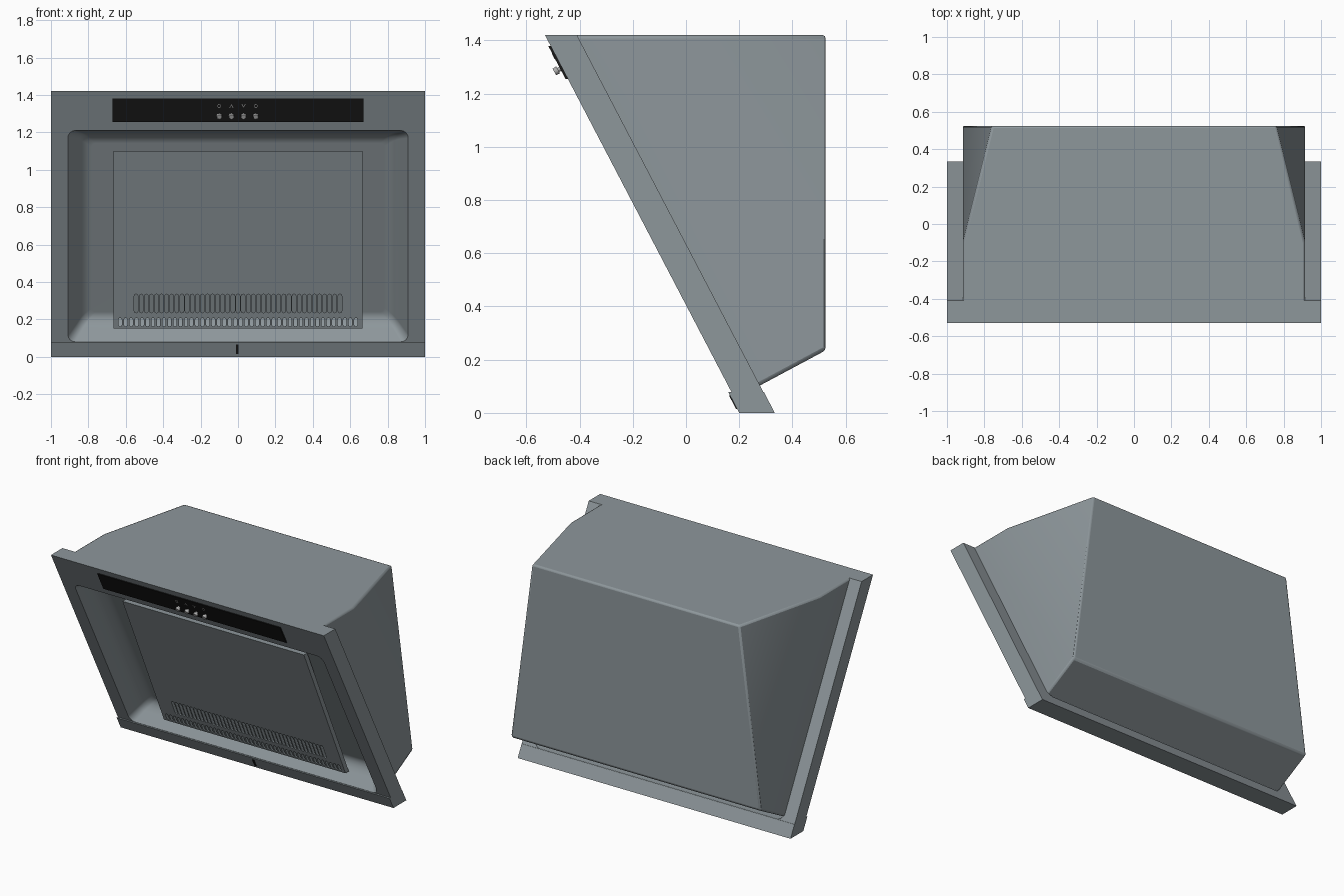
import bpy, bmesh, math
from mathutils import Matrix, Vector

cube = bpy.data.objects.get("Cube")
if cube:
    bpy.data.objects.remove(cube, do_unlink=True)


def material(name, rgb, rough=0.5):
    m = bpy.data.materials.new(name)
    m.use_nodes = True
    m.diffuse_color = (*rgb, 1)
    bsdf = m.node_tree.nodes["Principled BSDF"]
    bsdf.inputs["Base Color"].default_value = (*rgb, 1)
    bsdf.inputs["Roughness"].default_value = rough
    return m


STEEL = material("steel grey", (0.27, 0.31, 0.33))
BLACK = material("gloss black", (0.01, 0.01, 0.01))
SILVER = material("silver", (0.42, 0.42, 0.42))

TOP, HALF = 1.42, 1.0
SLOPE = 0.5224                      # lean of the front plane
BASE_Y = -0.53 + SLOPE * TOP        # front plane at floor level


def front_y(z):
    return BASE_Y - SLOPE * z


def add_object(name, mesh, mat, angle=30):
    mesh.materials.clear()
    mesh.materials.append(mat)
    mesh.shade_smooth()
    mesh.set_sharp_from_angle(angle=math.radians(angle))
    ob = bpy.data.objects.new(name, mesh)
    bpy.context.collection.objects.link(ob)
    return ob


def rounded(x0, x1, z0, z1, r, n=4):
    """Rounded rectangle outline, counter-clockwise."""
    pts = []
    corners = ((x1 - r, z0 + r), (x1 - r, z1 - r), (x0 + r, z1 - r), (x0 + r, z0 + r))
    for k, (cx, cz) in enumerate(corners):
        for i in range(n + 1):
            a = math.pi / 2 * (k - 1 + i / n)
            pts.append((cx + r * math.cos(a), cz + r * math.sin(a)))
    return pts


def rect(x0, x1, z0, z1):
    return [(x0, z0), (x1, z0), (x1, z1), (x0, z1)]


def sheet(name, outlines, d0, d1, mat, slope=SLOPE, base=BASE_Y):
    """Extruded outline with holes, leaning with the front; d0..d1 is its depth."""
    cu = bpy.data.curves.new(name, "CURVE")
    cu.dimensions, cu.fill_mode, cu.extrude = "2D", "BOTH", (d1 - d0) / 2
    for pts in outlines:
        sp = cu.splines.new("POLY")
        sp.points.add(len(pts) - 1)
        for p, (x, z) in zip(sp.points, pts):
            p.co = (x, z, 0, 1)
        sp.use_cyclic_u = True
    tmp = bpy.data.objects.new(name + " outline", cu)
    bpy.context.collection.objects.link(tmp)
    dg = bpy.context.evaluated_depsgraph_get()
    mesh = bpy.data.meshes.new_from_object(tmp.evaluated_get(dg))
    bpy.data.objects.remove(tmp, do_unlink=True)
    mesh.transform(Matrix(((1, 0, 0, 0), (0, -slope, -1, base + (d0 + d1) / 2),
                           (0, 1, 0, 0), (0, 0, 0, 1))))
    return add_object(name, mesh, mat)


def finish(bm, name, mat, probe, want, angle=30):
    """Orient an open shell by one known face, then make the object."""
    bmesh.ops.recalc_face_normals(bm, faces=bm.faces)
    bm.normal_update()
    if probe.normal.dot(Vector(want)) < 0:
        bmesh.ops.reverse_faces(bm, faces=bm.faces)
    mesh = bpy.data.meshes.new(name)
    bm.to_mesh(mesh)
    bm.free()
    return add_object(name, mesh, mat, angle)


# Housing behind the frame, open at the front, with tapered rear corners
bm = bmesh.new()
side = {"a": (0.915, -0.41, TOP), "b": (0.915, -0.10, TOP), "c": (0.76, 0.525, TOP),
        "d": (0.915, 0.525, 0.235), "e": (0.915, 0.25, 0.088)}
L = {k: bm.verts.new(p) for k, p in side.items()}
R = {k: bm.verts.new((-p[0], p[1], p[2])) for k, p in side.items()}
for s in (L, R):
    bm.faces.new([s[k] for k in "abde"])
    bm.faces.new([s[k] for k in "bcd"])
back = bm.faces.new([L["c"], L["d"], R["d"], R["c"]])
bm.faces.new([L["d"], L["e"], R["e"], R["d"]])
bm.faces.new([L[k] for k in "abc"] + [R[k] for k in "cba"])
housing = finish(bm, "housing", STEEL, back, (0, 1, 0), 40)
bev = housing.modifiers.new("soft edges", "BEVEL")
bev.width, bev.segments, bev.limit_method = 0.012, 2, "ANGLE"
bev.angle_limit = math.radians(25)

# Front frame with its opening, and the lip along the bottom
sheet("front_frame", [rect(-HALF, HALF, 0.03, TOP),
                      rounded(-0.91, 0.91, 0.08, 1.21, 0.04)], 0, 0.12, STEEL)
sheet("bottom_lip", [rect(-HALF, HALF, 0, 0.079)], -0.012, 0.122, STEEL)
sheet("lip_mark", [rect(-0.012, 0.002, 0.015, 0.065)], -0.016, -0.011, BLACK)


# Recessed basin with sloping walls rounded into its floor
def floor_y(z):
    return 0.26 + (0.2 - z) * 0.53


def loop(w, z0, z1, r, depth):
    return [Vector((x, depth(z), z)) for x, z in rounded(-w, w, z0, z1, r)]


rim = loop(0.91, 0.08, 1.21, 0.04, front_y)
corner = loop(0.83, 0.20, 1.19, 0.03, floor_y)
inner = loop(0.77, 0.25, 1.13, 0.02, floor_y)
rings = [rim]
for i in range(6):
    t = i / 5
    rings.append([(1 - t) ** 2 * p.lerp(q, 0.55) + 2 * t * (1 - t) * q + t * t * q.lerp(s, 0.8)
                  for p, q, s in zip(rim, corner, inner)])
bm = bmesh.new()
rows = [[bm.verts.new(p) for p in ring] for ring in rings]
for u, v in zip(rows, rows[1:]):
    for i in range(len(u)):
        j = (i + 1) % len(u)
        bm.faces.new((u[i], u[j], v[j], v[i]))
floor = bm.faces.new(rows[-1])
basin = finish(bm, "recessed_basin", STEEL, floor, (0, -1, 0), 60)
basin.modifiers.new("flat floor shading", "WEIGHTED_NORMAL")


# Filter panel with two rows of slots
def slots(count, half, z0, z1, w):
    step = 2 * half / (count - 1)
    return [rounded(c - w / 2, c + w / 2, z0, z1, w * 0.48, 2)
            for c in (-half + step * i for i in range(count))]


sheet("filter_panel", [rect(-0.665, 0.665, 0.15, 1.10)]
      + slots(41, 0.545, 0.235, 0.335, 0.02)
      + slots(44, 0.63, 0.162, 0.208, 0.018),
      0, 0.035, STEEL, 0.458, 0.244)

# Control strip, buttons and small painted symbols
sheet("control_strip", [rect(-0.67, 0.67, 1.255, 1.38)], -0.009, 0.001, BLACK)
normal = Vector((0, -1, -SLOPE)).normalized()
turn = normal.to_track_quat("Z", "Y").to_matrix().to_4x4()
for i in range(4):
    x = -0.1 + 0.065 * i
    bm = bmesh.new()
    for radius, length, offset in ((0.009, 0.02, 0.01), (0.015, 0.016, 0.025)):
        place = Matrix.Translation(Vector((x, front_y(1.297), 1.297)) + normal * offset) @ turn
        bmesh.ops.create_cone(bm, cap_ends=True, segments=20, radius1=radius,
                              radius2=radius * 0.9, depth=length, matrix=place)
    mesh = bpy.data.meshes.new("button")
    bm.to_mesh(mesh)
    bm.free()
    add_object(f"button_{i + 1}", mesh, SILVER)

    z = 1.341
    if i in (0, 3):
        shape = [rounded(x - 0.01, x + 0.01, z - 0.01, z + 0.01, 0.0095),
                 rounded(x - 0.007, x + 0.007, z - 0.007, z + 0.007, 0.0065)]
    else:
        flip = 1 if i == 2 else -1
        shape = [[(x + a, z + b * flip) for a, b in
                  ((-0.011, 0.01), (0, -0.01), (0.011, 0.01), (0.007, 0.01),
                   (0, -0.004), (-0.007, 0.01))]]
    sheet(f"symbol_{i + 1}", shape, -0.011, -0.008, SILVER)
